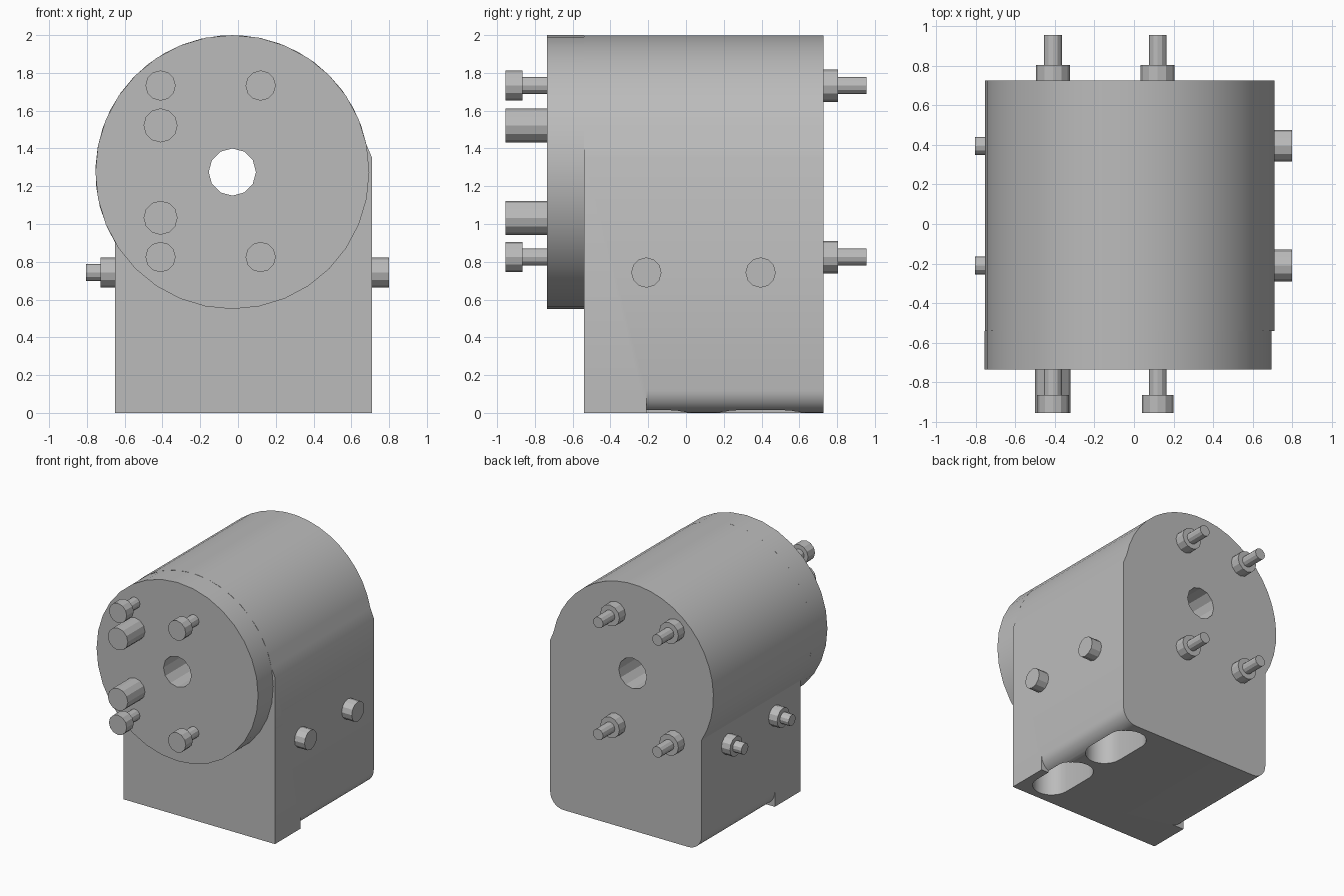
import bpy, bmesh, math
from mathutils import Vector

cube = bpy.data.objects.get("Cube")
if cube:
    bpy.data.objects.remove(cube, do_unlink=True)

grey = bpy.data.materials.new("machined grey")
grey.use_nodes = True
COLOUR = (0.5, 0.5, 0.5, 1)
grey.diffuse_color = COLOUR
grey.node_tree.nodes["Principled BSDF"].inputs["Base Color"].default_value = COLOUR

CX, CZ, R = -0.03, 1.275, 0.725      # axis and radius of the round housing
FRONT, STEP, BACK = -0.735, -0.54, 0.727
X_MIN, X_MAX = -0.65, 0.71


def arc(cx, cy, r, start, end, steps):
    """Points on an arc, angles in degrees."""
    angles = [math.radians(start + (end - start) * i / steps) for i in range(steps + 1)]
    return [(cx + r * math.cos(a), cy + r * math.sin(a)) for a in angles]


def prism(name, points, start, end, axis="Y"):
    """Extrude a closed 2D profile along an axis."""
    place = {"X": lambda p, t: (t, p[0], p[1]),
             "Y": lambda p, t: (p[0], t, p[1]),
             "Z": lambda p, t: (p[0], p[1], t)}[axis]
    bm = bmesh.new()
    face = bm.faces.new([bm.verts.new(place(p, start)) for p in points])
    result = bmesh.ops.extrude_face_region(bm, geom=[face])
    top = [v for v in result["geom"] if isinstance(v, bmesh.types.BMVert)]
    offset = Vector(place((0, 0), end - start))
    bmesh.ops.translate(bm, verts=top, vec=offset)
    bmesh.ops.recalc_face_normals(bm, faces=bm.faces)
    mesh = bpy.data.meshes.new(name)
    bm.to_mesh(mesh)
    bm.free()
    mesh.materials.append(grey)
    obj = bpy.data.objects.new(name, mesh)
    bpy.context.collection.objects.link(obj)
    return obj


def rod(name, u, v, r, start, end, axis="Y", sides=12):
    return prism(name, arc(u, v, r, 0, 360, sides)[:-1], start, end, axis)


def activate(obj):
    bpy.ops.object.select_all(action="DESELECT")
    obj.select_set(True)
    bpy.context.view_layer.objects.active = obj


def cut(obj, cutter):
    """Subtract the cutter and discard it."""
    cutter.hide_render = True
    mod = obj.modifiers.new("cut", "BOOLEAN")
    mod.operation, mod.solver, mod.object = "DIFFERENCE", "EXACT", cutter
    activate(obj)
    bpy.ops.object.modifier_apply(modifier=mod.name)
    bpy.data.objects.remove(cutter, do_unlink=True)


def smooth(obj):
    activate(obj)
    bpy.ops.object.shade_smooth_by_angle(angle=math.radians(25))


# Body: square foot running up into the round housing
outline = [(X_MIN, 0), (X_MAX, 0), (X_MAX, 1.35)] + arc(CX, CZ, R, 11.5, 211.2, 24)
body = prism("body", outline, STEP, BACK)

# Rounded lower edges behind the square front section
FILLET, FILLET_START = 0.12, -0.21
for edge, side in ((X_MIN, -1), (X_MAX, 1)):
    curve = arc(0, FILLET, FILLET, -90, 0, 8)
    corner = curve + [(FILLET + 0.1, FILLET), (FILLET + 0.1, -0.1), (0, -0.1)]
    centre = edge - side * FILLET
    cut(body, prism("fillet_cutter", [(centre + side * x, z) for x, z in corner],
                    FILLET_START, BACK + 0.1))

# Slots in the underside, below the cross bolts
BOLT_YS = (-0.21, 0.395)
for y in BOLT_YS:
    slot = arc(0.505, y + 0.13, 0.14, 0, 180, 12) + arc(0.505, y - 0.13, 0.14, 180, 360, 12)
    cut(body, prism("slot_cutter", slot, -0.1, 0.5, "Z"))

# Front plate, with the shaft hole through both parts
plate = rod("front_plate", CX, CZ, R, FRONT, STEP, sides=32)
for obj in (body, plate):
    cut(obj, rod("shaft_hole_cutter", CX, CZ, 0.125, -1, 1))
    smooth(obj)

# Long bolts through plate and body
for x in (-0.41, 0.12):
    for z in (0.825, 1.733):
        rod("long_bolt_head", x, z, 0.08, -0.955, -0.865)
        rod("long_bolt_shank", x, z, 0.045, -0.87, 0.955)
        rod("long_bolt_nut", x, z, 0.086, BACK - 0.01, 0.805)

# Dowel pins standing out of the plate
for z in (1.033, 1.522):
    rod("dowel_pin", -0.41, z, 0.09, -0.955, BACK - 0.002)

# Cross bolts through the foot
for y in BOLT_YS:
    rod("cross_bolt_head", y, 0.743, 0.08, X_MAX - 0.01, 0.8, "X")
    rod("cross_bolt_shank", y, 0.743, 0.045, -0.805, X_MAX, "X")
    rod("cross_bolt_nut", y, 0.743, 0.08, -0.727, X_MIN + 0.01, "X")
